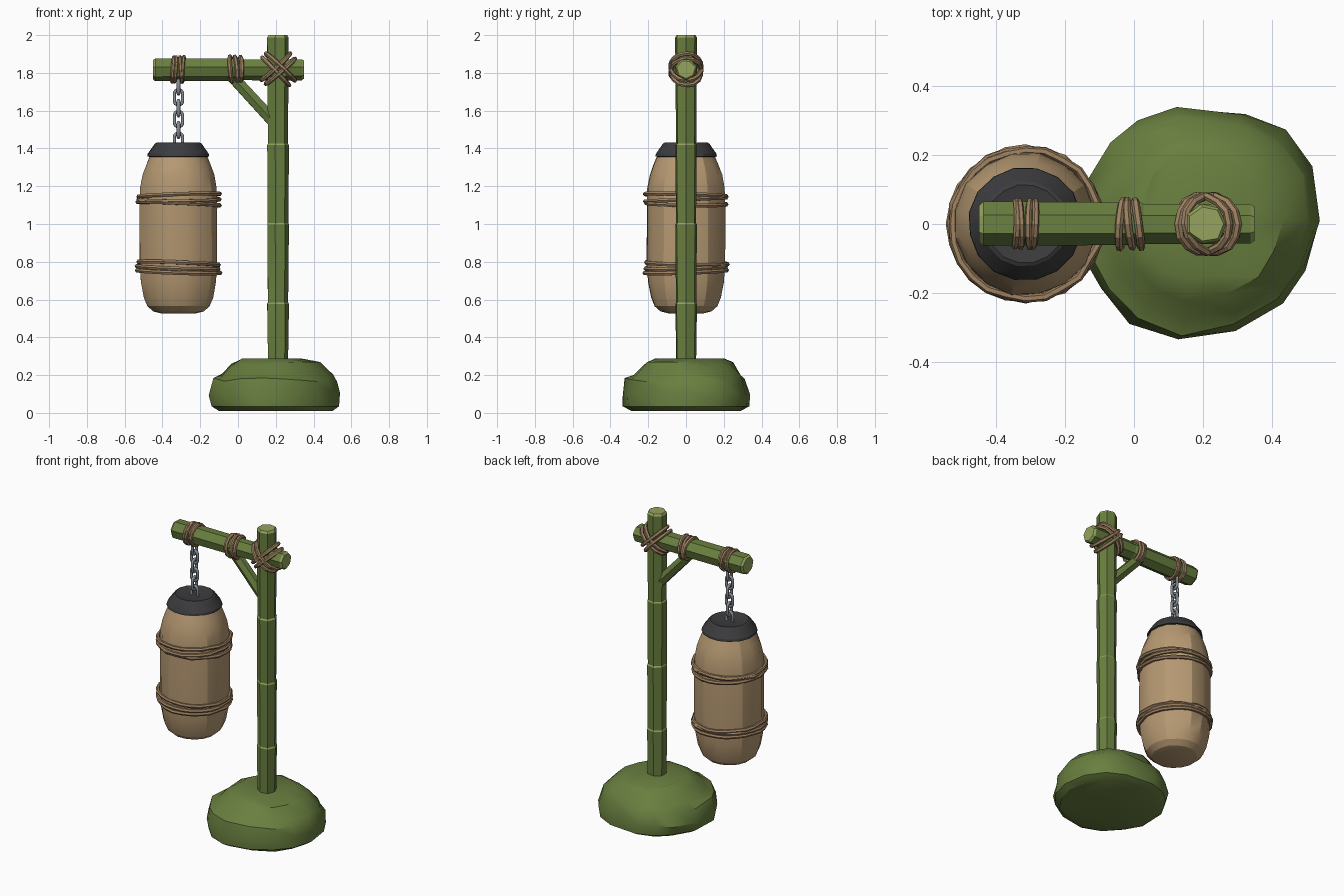
import bpy, bmesh, math, random
from mathutils import Vector

random.seed(4)
if "Cube" in bpy.data.objects:
    bpy.data.objects.remove(bpy.data.objects["Cube"], do_unlink=True)


def material(name, r, g, b):
    m = bpy.data.materials.new(name)
    m.use_nodes = True
    m.diffuse_color = (r, g, b, 1)
    m.node_tree.nodes["Principled BSDF"].inputs["Base Color"].default_value = (r, g, b, 1)
    return m


GREEN = material("moss green", 0.14, 0.21, 0.05)
CUT = material("pale cut green", 0.30, 0.37, 0.11)
TAN = material("tan wood", 0.47, 0.32, 0.17)
ROPE = material("brown rope", 0.34, 0.22, 0.12)
DARK = material("charcoal", 0.045, 0.045, 0.048)
STEEL = material("grey steel", 0.24, 0.27, 0.30)


def loft(name, rings, mats, pale=(), angle=30):
    """Skin a stack of rings; bands listed in pale use the second material."""
    bm = bmesh.new()
    loops = [[bm.verts.new(p) for p in ring] for ring in rings]
    n = len(loops[0])
    for k in range(len(loops) - 1):
        a, b = loops[k], loops[k + 1]
        for i in range(n):
            j = (i + 1) % n
            f = bm.faces.new((a[i], a[j], b[j], b[i]))
            f.material_index = int(k in pale)
    for loop in (loops[0], loops[-1]):
        bm.faces.new(loop).material_index = len(mats) - 1
    bmesh.ops.recalc_face_normals(bm, faces=bm.faces[:])
    mesh = bpy.data.meshes.new(name)
    bm.to_mesh(mesh)
    bm.free()
    for m in mats:
        mesh.materials.append(m)
    obj = bpy.data.objects.new(name, mesh)
    bpy.context.collection.objects.link(obj)
    bpy.ops.object.select_all(action='DESELECT')
    obj.select_set(True)
    bpy.context.view_layer.objects.active = obj
    bpy.ops.object.shade_smooth_by_angle(angle=math.radians(angle))
    return obj


def limb(name, start, axis, stations, sides, mats, pale=(), jitter=0.0, angle=30):
    """Turned shape: stations are (distance along axis, radius)."""
    start, axis = Vector(start), Vector(axis).normalized()
    u = axis.cross(Vector((0, 1, 0))).normalized()
    v = axis.cross(u)
    wobble = [1 + random.uniform(-jitter, jitter) for _ in range(sides)]
    rings = []
    for d, r in stations:
        ring = []
        for i in range(sides):
            t = math.tau * (i + 0.5) / sides
            k = r * (wobble[i] + random.uniform(-jitter, jitter) * 0.4)
            ring.append(start + axis * d + (u * math.cos(t) + v * math.sin(t)) * k)
        rings.append(ring)
    return loft(name, rings, mats, pale, angle)


def cord(name, points, radius, mat, smooth=False):
    """Closed tube along a loop of points."""
    cu = bpy.data.curves.new(name, 'CURVE')
    cu.dimensions = '3D'
    cu.bevel_depth = radius
    cu.bevel_resolution = 1
    sp = cu.splines.new('POLY')
    sp.points.add(len(points) - 1)
    for p, co in zip(sp.points, points):
        p.co = (*co, 1)
    sp.use_cyclic_u = True
    sp.use_smooth = smooth
    temp = bpy.data.objects.new(name + " path", cu)
    bpy.context.collection.objects.link(temp)
    bpy.context.view_layer.update()
    mesh = bpy.data.meshes.new_from_object(temp.evaluated_get(bpy.context.evaluated_depsgraph_get()))
    bpy.data.objects.remove(temp, do_unlink=True)
    mesh.materials.clear()
    mesh.materials.append(mat)
    obj = bpy.data.objects.new(name, mesh)
    bpy.context.collection.objects.link(obj)
    return obj


def wrap(name, centre, u, v, sway, radius, steps=16):
    """Elliptical rope loop spanned by u and v, drifting along sway."""
    centre, u, v, sway = map(Vector, (centre, u, v, sway))
    phase = random.uniform(0, math.tau)
    pts = []
    for i in range(steps):
        t = math.tau * i / steps
        k = 1 + random.uniform(-0.02, 0.03)
        pts.append(centre + (u * math.cos(t) + v * math.sin(t)) * k
                   + sway * math.sin(t + phase))
    cord(name, pts, radius, ROPE)


# Boulder base: one outline fitted to the bounds of every level
outline = [(-.98, .3), (-.75, .68), (-.5, .9), (-.2, 1), (.36, .94), (.71, .79), (.93, .47),
           (1, 0), (.88, -.38), (.68, -.68), (.3, -.91), (-.2, -1), (-.57, -.85), (-.82, -.55), (-1, -.25)]
levels = [(.01, -.10, .50, -.29, .29), (.035, -.14, .535, -.335, .335), (.10, -.155, .54, -.335, .34),
          (.175, -.13, .525, -.325, .31), (.20, -.09, .505, -.275, .295),
          (.26, -.04, .435, -.225, .25), (.287, .02, .34, -.165, .205)]
rock = []
for z, x0, x1, y0, y1 in levels:
    ring = []
    for px, py in outline:
        px, py = (c + random.uniform(-.025, .02) * (abs(c) < .95) for c in (px, py))
        ring.append(((x0 + x1) / 2 + px * (x1 - x0) / 2, (y0 + y1) / 2 + py * (y1 - y0) / 2,
                     z + (random.uniform(-.012, .012) if .05 < z < .27 else 0)))
    rock.append(ring)
loft("boulder_base", rock, [GREEN], angle=32)

# Upright post in four jointed lengths, with pale joints and cut top
post = []
for low, high in ((.24, .58), (.58, 1.0), (1.0, 1.42), (1.42, 1.99)):
    post += [(low + .005, .056), (high - .003, .060)]
post.append((2.0, .052))
limb("post", (.21, 0, 0), (0, 0, 1), post, 7, [GREEN, CUT], (1, 3, 5, 7), .05, 20)

# Cross beam with a joint and chamfered pale ends
limb("cross_beam", (-.45, 0, 1.818), (1, 0, 0),
     [(0, .053), (.012, .064), (.47, .061), (.478, .058), (.788, .058), (.80, .049)],
     7, [GREEN, CUT], (0, 4), .04, 20)

# Diagonal brace
limb("brace", (-.04, 0, 1.79), (.235, 0, -.255), [(0, .034), (.36, .036)], 6, [GREEN], (), .04, 20)

# Hanging barrel and its dark lid
BX = -.315
body = [(.525, .085), (.537, .135), (.565, .168), (.61, .186), (.69, .202), (.78, .209),
        (1.10, .209), (1.19, .206), (1.26, .193), (1.31, .175), (1.365, .152)]
limb("barrel", (BX, 0, 0), (0, 0, 1), body, 16, [TAN], (), .015, 24)
limb("barrel_lid", (BX, 0, 0), (0, 0, 1),
     [(1.355, .155), (1.358, .166), (1.372, .164), (1.426, .125), (1.431, .115), (1.42, .06)],
     16, [DARK], (), .012, 24)

# Rope bands around the barrel
for band, z in (("upper", 1.13), ("lower", .77)):
    for k in (-1, 0, 1):
        wrap(f"{band}_barrel_rope", (BX, 0, z + k * .022), (.214, 0, 0), (0, .214, 0),
             (0, 0, .010), .012, 24)

# Rope bindings on the beam
for x in (-.338, -.296):
    for k in (-.006, .006):
        wrap("chain_binding", (x + k, 0, 1.818), (0, .066, 0), (0, 0, .066), (.005, 0, 0), .010, 12)
for k in (-1, 0, 1):
    wrap("brace_binding", (-.012 + k * .024, 0, 1.818), (0, .067, 0), (0, 0, .067),
         (.009, 0, 0), .012, 12)

# Crossed lashing where beam meets post
for side in (-1, 1):
    for k in (-.012, .012):
        wrap("cross_lashing", (.212 + k, 0, 1.82 + side * -k), (.076, 0, side * .070),
             (0, .082, 0), (.004, 0, -.004 * side), .012, 14)

# Chain of alternating oval links
for n in range(6):
    zc = 1.728 - n * .0575
    pts = []
    for i in range(12):
        t = math.tau * (i + .5) / 12
        w = math.cos(t) * .023
        z = zc + math.sin(t) * .023 + math.copysign(.018, math.sin(t))
        pts.append((BX + w, 0, z) if n % 2 else (BX, w, z))
    cord("chain_link", pts, .0095, STEEL, True)
